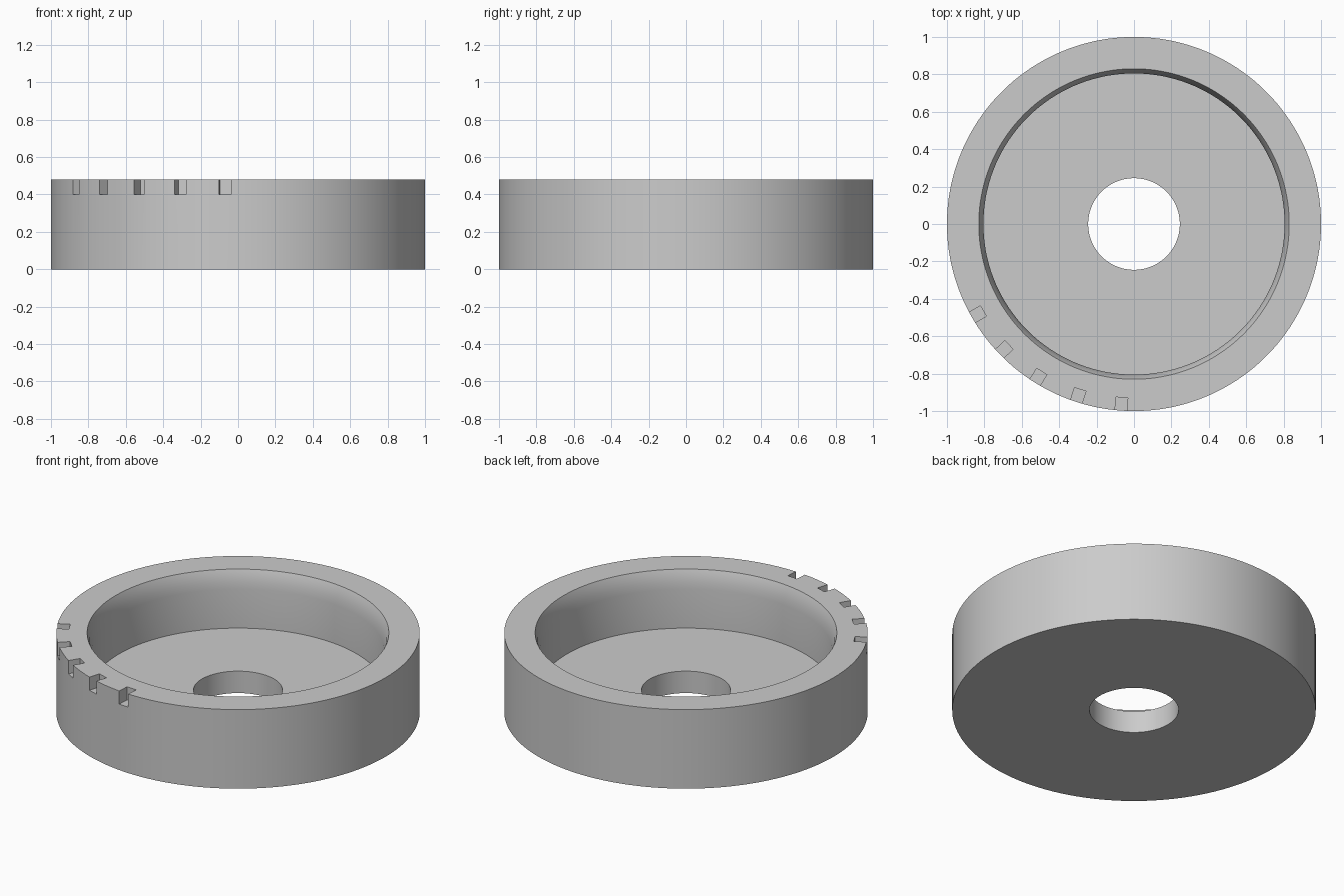
import bpy
import bmesh
from math import sin, cos, pi, radians
from mathutils import Matrix, Vector

cube = bpy.data.objects.get("Cube")
if cube:
    bpy.data.objects.remove(cube, do_unlink=True)

SEGMENTS = 180
HEIGHT = 0.48

grey = bpy.data.materials.new("plain grey")
grey.use_nodes = True
COLOUR = (0.6, 0.6, 0.6, 1.0)
grey.diffuse_color = COLOUR
grey.node_tree.nodes["Principled BSDF"].inputs["Base Color"].default_value = COLOUR


def add_object(name, bm):
    bmesh.ops.recalc_face_normals(bm, faces=bm.faces)
    mesh = bpy.data.meshes.new(name)
    bm.to_mesh(mesh)
    bm.free()
    mesh.materials.append(grey)
    obj = bpy.data.objects.new(name, mesh)
    bpy.context.collection.objects.link(obj)
    return obj


def lathe(name, profile):
    """Turn a closed (radius, height) profile around the z axis."""
    bm = bmesh.new()
    rings = []
    for i in range(SEGMENTS):
        a = 2 * pi * i / SEGMENTS
        rings.append([bm.verts.new((r * cos(a), r * sin(a), z)) for r, z in profile])
    for i, ring in enumerate(rings):
        after = rings[(i + 1) % SEGMENTS]
        for j in range(len(profile)):
            k = (j + 1) % len(profile)
            bm.faces.new((ring[j], after[j], after[k], ring[k]))
    return add_object(name, bm)


# Open cup with a centre hole and a flared inner lip
cup = lathe("cup_ring", [
    (0.245, 0), (1, 0), (1, HEIGHT),
    (0.83, HEIGHT), (0.818, 0.45), (0.81, 0.41), (0.805, 0.37),
    (0.805, 0.133), (0.245, 0.133),
])

# Five rim notches, evenly stepped around the front right
bm = bmesh.new()
for i in range(5):
    turn = Matrix.Rotation(-radians(4 + 14 * i), 4, "Z")
    place = Matrix.Translation(Vector((0, -1.03, 0.5)))
    size = Matrix.Diagonal((0.064, 0.2, 0.2, 1))
    bmesh.ops.create_cube(bm, size=1, matrix=turn @ place @ size)
cutter = add_object("notch_cutter", bm)
cutter.hide_render = True
cutter.hide_set(True)

cut = cup.modifiers.new("rim notches", "BOOLEAN")
cut.operation = "DIFFERENCE"
cut.solver = "EXACT"
cut.object = cutter

# Apply the cut, then smooth the round walls and keep the edges sharp
bpy.ops.object.select_all(action="DESELECT")
cup.select_set(True)
bpy.context.view_layer.objects.active = cup
bpy.ops.object.modifier_apply(modifier=cut.name)
bpy.data.objects.remove(cutter, do_unlink=True)
bpy.ops.object.shade_smooth_by_angle(angle=radians(30))
